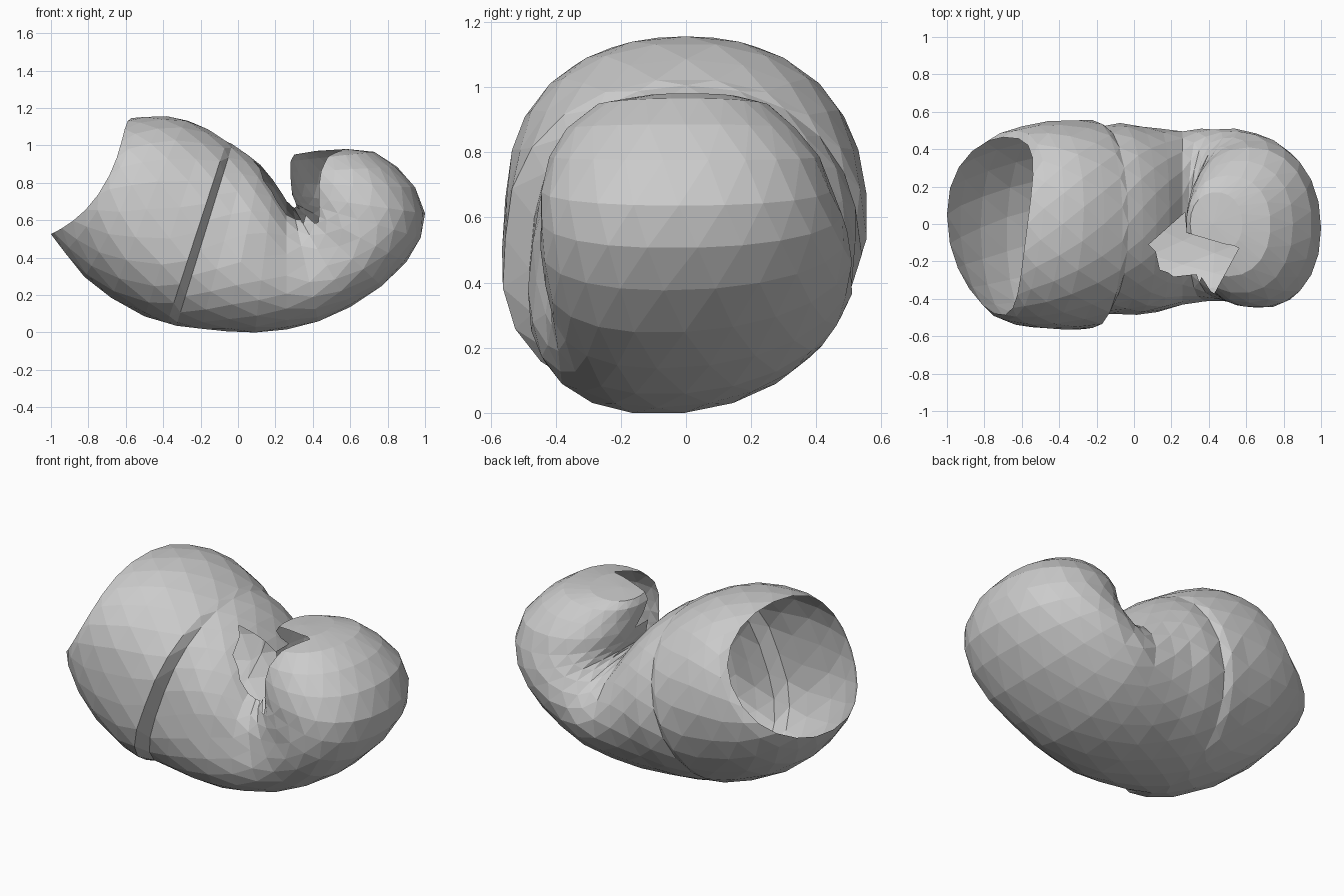
import bpy, bmesh, math
from mathutils import Vector
from mathutils.geometry import intersect_point_tri_2d as in_tri

if "Cube" in bpy.data.objects:
    bpy.data.objects.remove(bpy.data.objects["Cube"])

SEG = 22
# Cross-sections along the bend:
# outer x, outer z, inner x, inner z, front half-width, back half-width
RINGS = [
    (-1.00, .53, -.57, 1.15, .49, .46),
    (-.93, .43, -.49, 1.16, .515, .50),
    (-.82, .30, -.38, 1.16, .54, .53),
    (-.68, .185, -.27, 1.14, .555, .55),
    (-.50, .09, -.16, 1.09, .555, .56),
    (-.38, .05, -.06, 1.03, .555, .555),
    (-.33, .04, -.03, 1.01, .47, .53),
    (-.20, .02, .05, .96, .47, .54),
    (-.06, .01, .12, .90, .475, .525),
    (.09, .00, .19, .82, .46, .51),
    (.26, .02, .26, .71, .42, .50),
    (.43, .06, .29, .68, .40, .51),
    (.60, .14, .30, .67, .40, .51),
    (.77, .25, .31, .68, .42, .51),
    (.90, .38, .31, .69, .44, .50),
    (.98, .51, .30, .71, .445, .48),
    (1.0, .64, .29, .74, .445, .45),
    (.95, .78, .28, .80, .42, .41),
    (.85, .89, .28, .86, .37, .34),
    (.73, .97, .28, .92, .28, .26),
    (.58, .985, .30, .955, .15, .17),
]


def ring_points(i, ox, oz, ix, iz, front, back):
    bow = (.10, .05, .02)[i] if i < 3 else 0     # open rim dips in at its sides
    slant = max(0, .13 * (1 - i / 5))            # rim turned slightly in plan
    lean = .05 - .14 * min(1, i / 4)             # underside leans to the front
    if i > 13:
        lean *= max(0, (17 - i) / 4)
    pts = []
    for k in range(SEG):
        t = 2 * math.pi * (k + .5 * (i % 2)) / SEG
        c, s = math.cos(t), math.sin(t)
        c = math.copysign(abs(c) ** .92, c)
        f = math.copysign(abs(s) ** .92, s)
        y = f * (front if s < 0 else back)
        x = (ox + ix) / 2 + (ox - ix) / 2 * c + bow * s * s + slant * y * (1 - c) / 2
        z = (oz + iz) / 2 + (oz - iz) / 2 * c - bow * .5 * s * s
        pts.append((x, y + lean * max(0, c), z))
    return pts


# Bent shell, open at the left end and closed at the curled right end
bm = bmesh.new()
rings = [[bm.verts.new(p) for p in ring_points(i, *r)] for i, r in enumerate(RINGS)]
for i, (a, b) in enumerate(zip(rings, rings[1:])):
    for k in range(SEG):
        n = (k + 1) % SEG
        if i % 2:
            bm.faces.new((a[k], b[n], b[k]))
            bm.faces.new((a[k], a[n], b[n]))
        else:
            bm.faces.new((a[k], a[n], b[k]))
            bm.faces.new((a[n], b[n], b[k]))
tip = bm.verts.new((.42, 0, .975))
for k in range(SEG):
    bm.faces.new((rings[-1][k], rings[-1][(k + 1) % SEG], tip))

# Hole in the front of the inner bend: slice along its outline, then remove
HOLE = [Vector(p) for p in ((.09, -.10), (.13, -.22), (.21, -.28), (.33, -.27),
                            (.43, -.37), (.56, -.13), (.29, -.05), (.27, .06))]
pivot = Vector((.29, -.08))
edges = list(zip(HOLE, HOLE[1:] + HOLE[:1]))
for p, q in edges:
    d, mid = q - p, (p + q) / 2
    near = [f for f in bm.faces if f.calc_center_median().z > .45
            and (f.calc_center_median().xy - mid).length < d.length / 2 + .06]
    geom = set(near)
    for f in near:
        geom.update(f.edges)
        geom.update(f.verts)
    bmesh.ops.bisect_plane(bm, geom=list(geom), plane_co=(p.x, p.y, 0),
                           plane_no=(d.y, -d.x, 0), dist=.002)
doomed = []
for f in bm.faces:
    c = f.calc_center_median()
    if c.z > .55 and any(in_tri(c.xy, pivot, p, q) for p, q in edges):
        doomed.append(f)
bmesh.ops.delete(bm, geom=doomed, context='FACES')
bmesh.ops.recalc_face_normals(bm, faces=bm.faces)

# Rest on the ground
low = min(v.co.z for v in bm.verts)
bmesh.ops.translate(bm, verts=bm.verts, vec=(0, 0, -low))
mesh = bpy.data.meshes.new("curled_shell")
bm.to_mesh(mesh)
bm.free()
bpy.context.collection.objects.link(bpy.data.objects.new("curled_shell", mesh))
